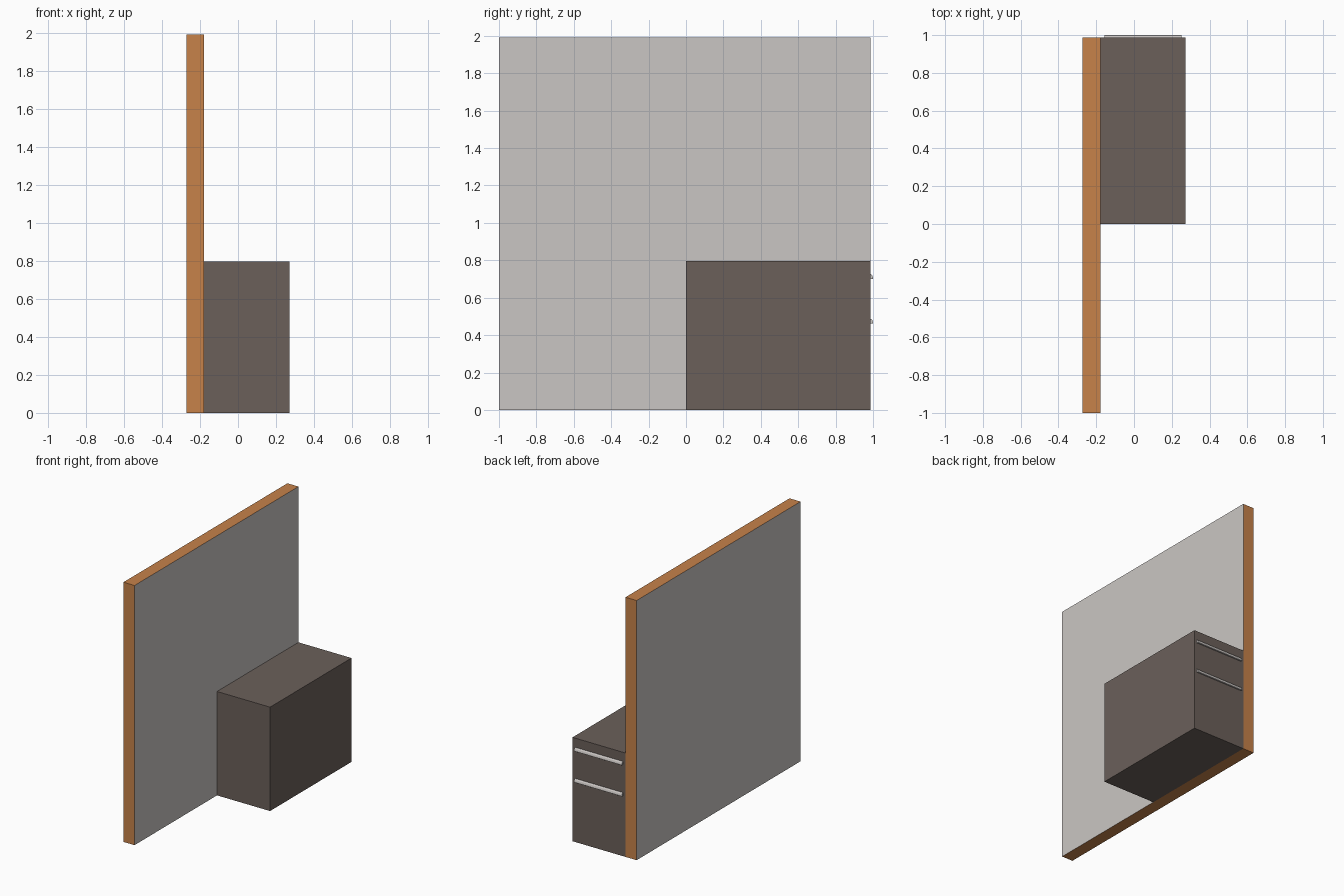
import bpy, bmesh

if "Cube" in bpy.data.objects:
    bpy.data.objects.remove(bpy.data.objects["Cube"])


def material(name, srgb):
    m = bpy.data.materials.new(name)
    lin = [((c / 255 + 0.055) / 1.055) ** 2.4 for c in srgb]
    m.diffuse_color = (*lin, 1.0)
    m.use_nodes = True
    m.node_tree.nodes["Principled BSDF"].inputs["Base Color"].default_value = m.diffuse_color
    return m


ORANGE = material("orange wood edge", (199, 130, 74))
GREY = material("light grey panel", (202, 198, 195))
BROWN = material("dark brown cabinet", (107, 96, 90))
METAL = material("pale metal", (205, 200, 197))


def finish(name, bm, mats):
    bmesh.ops.recalc_face_normals(bm, faces=bm.faces)
    me = bpy.data.meshes.new(name)
    bm.to_mesh(me)
    bm.free()
    for m in mats:
        me.materials.append(m)
    ob = bpy.data.objects.new(name, me)
    bpy.context.collection.objects.link(ob)
    return ob


def box(name, lo, hi, mats):
    bm = bmesh.new()
    bmesh.ops.create_cube(bm, size=1)
    for v in bm.verts:
        v.co = [(a + b) / 2 + c * (b - a) for a, b, c in zip(lo, hi, v.co)]
    return finish(name, bm, mats)


# Tall partition: orange edges, grey broad sides
panel = box("partition_panel", (-0.272, -1, 0), (-0.178, 0.987, 1.992), [ORANGE, GREY])
for f in panel.data.polygons:
    if abs(f.normal.x) > 0.9:
        f.material_index = 1

# Low cabinet against the partition
box("cabinet", (-0.178, 0, 0), (0.272, 0.987, 0.797), [BROWN])

# Hooded drawer pulls on the back face: curved (y, z) profile swept along x
PROFILE = [(0.986, 0.013), (0.991, 0.011), (0.996, 0.005), (0.999, -0.004),
           (1.0, -0.012), (0.997, -0.014), (0.986, -0.012)]


def pull(name, z):
    bm = bmesh.new()
    rings = [[bm.verts.new((x, y, z + dz)) for y, dz in PROFILE] for x in (-0.155, 0.251)]
    bm.faces.new(rings[0])
    bm.faces.new(rings[1])
    n = len(PROFILE)
    for i in range(n):
        j = (i + 1) % n
        bm.faces.new((rings[0][i], rings[0][j], rings[1][j], rings[1][i]))
    finish(name, bm, [METAL])


for name, z in (("upper_drawer_pull", 0.714), ("lower_drawer_pull", 0.475)):
    pull(name, z)
